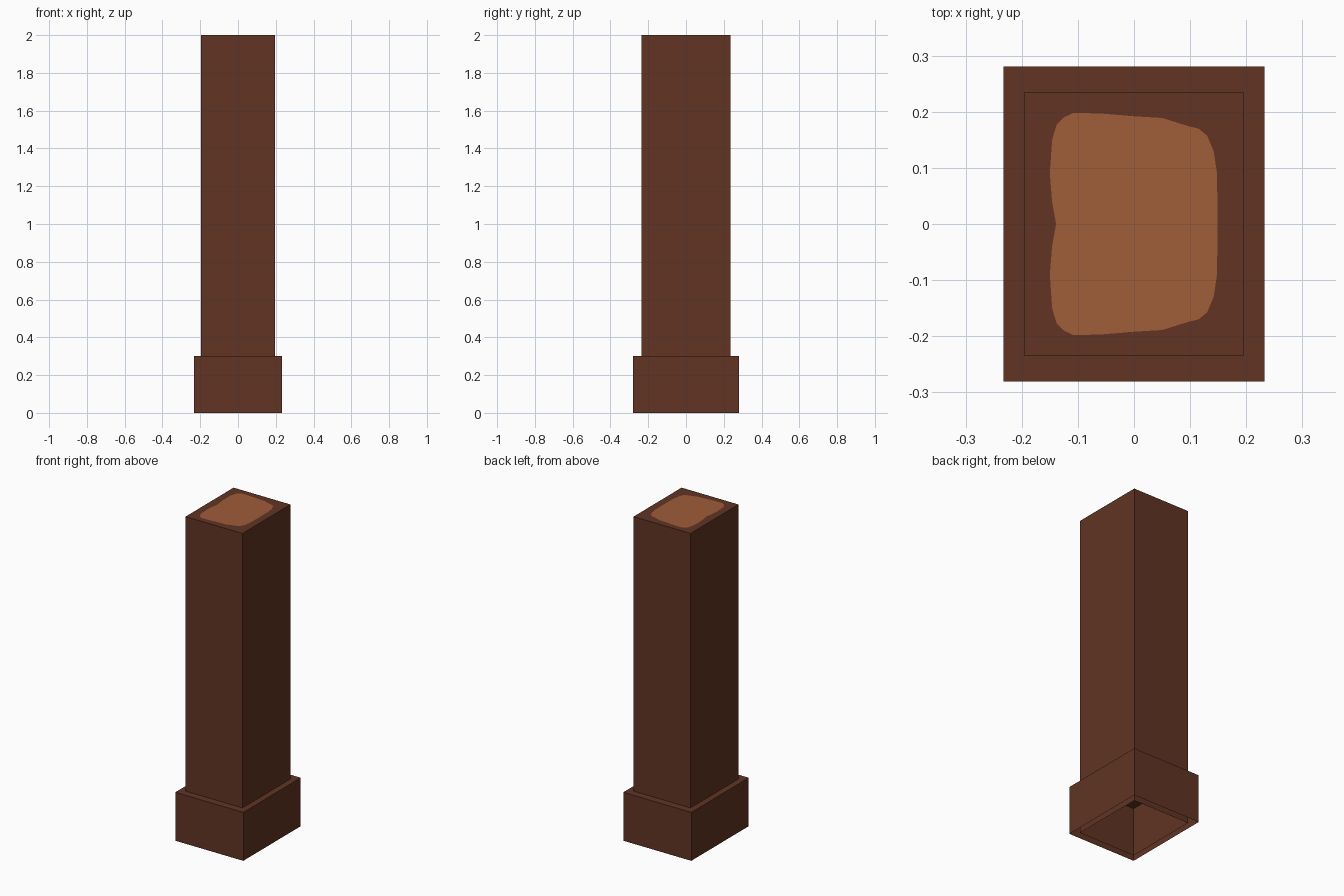
import bpy, bmesh

if "Cube" in bpy.data.objects:
    bpy.data.objects.remove(bpy.data.objects["Cube"])


def material(name, rgb):
    m = bpy.data.materials.new(name)
    m.diffuse_color = (*rgb, 1.0)
    m.use_nodes = True
    m.node_tree.nodes["Principled BSDF"].inputs["Base Color"].default_value = m.diffuse_color
    return m


BARK = material("dark_brown", (0.119, 0.034, 0.017))
CORE = material("light_brown", (0.352, 0.109, 0.042))


def open_box(name, hx, hy, height, patch=None):
    """Box without a bottom; an optional outline is cut into the top face."""
    bm = bmesh.new()
    corners = [(-hx, -hy), (hx, -hy), (hx, hy), (-hx, hy)]
    low = [bm.verts.new((x, y, 0)) for x, y in corners]
    top = [bm.verts.new((x, y, height)) for x, y in corners]
    for i in range(4):
        j = (i + 1) % 4
        bm.faces.new((low[i], low[j], top[j], top[i]))
    if patch:
        ring = [bm.verts.new((x, y, height)) for x, y in patch]
        edges = [bm.edges.get((top[i], top[(i + 1) % 4])) for i in range(4)]
        edges += [bm.edges.new((ring[i], ring[(i + 1) % len(ring)]))
                  for i in range(len(ring))]
        bmesh.ops.triangle_fill(bm, edges=edges, use_beauty=True, normal=(0, 0, 1))
        if bm.faces.get(ring) is None:
            bm.faces.new(ring).material_index = 1
    else:
        bm.faces.new(top)
    bm.normal_update()
    for f in bm.faces:
        if abs(f.normal.z) > 0.5 and f.normal.z < 0:
            f.normal_flip()
    me = bpy.data.meshes.new(name)
    bm.to_mesh(me)
    bm.free()
    me.materials.append(BARK)
    me.materials.append(CORE)
    ob = bpy.data.objects.new(name, me)
    bpy.context.collection.objects.link(ob)
    return ob


# Uneven worn patch on the top, mirrored across y = 0
half = [(0.148, 0.09), (0.142, 0.13), (0.13, 0.158), (0.115, 0.17),
        (0.095, 0.175), (0.05, 0.189), (0.0, 0.192), (-0.06, 0.197),
        (-0.108, 0.198), (-0.125, 0.19), (-0.138, 0.177), (-0.146, 0.15),
        (-0.15, 0.09), (-0.146, 0.04)]
outline = [(0.149, 0.0)] + half + [(-0.139, 0.0)] + [(x, -y) for x, y in reversed(half)]

# Shaft and wider foot
open_box("post_shaft", 0.195, 0.235, 2.0, outline)
open_box("post_base", 0.233, 0.281, 0.3)
